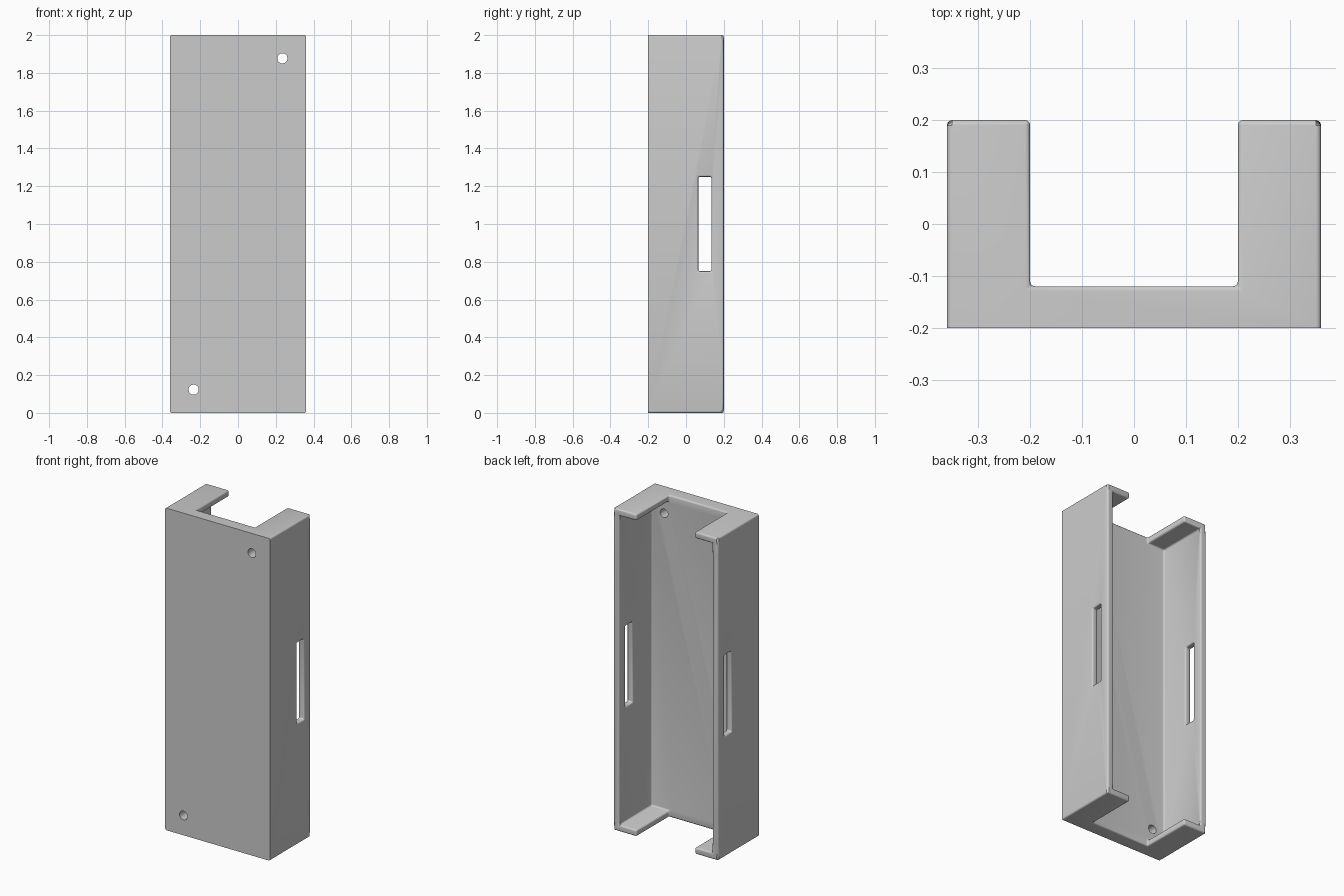
import bpy
import bmesh
import math
from mathutils import Matrix, Vector

W, D, H = 0.36, 0.2, 2.0        # half width, half depth, height
WALL, FLOOR_Y, NOTCH = 0.04, -0.12, 0.2

if "Cube" in bpy.data.objects:
    bpy.data.objects.remove(bpy.data.objects["Cube"])

grey = bpy.data.materials.new("plain grey")
grey.use_nodes = True
colour = (0.6, 0.6, 0.6, 1)
grey.diffuse_color = colour
grey.node_tree.nodes["Principled BSDF"].inputs["Base Color"].default_value = colour


def make_object(name, bm):
    mesh = bpy.data.meshes.new(name)
    bmesh.ops.recalc_face_normals(bm, faces=bm.faces)
    bm.to_mesh(mesh)
    bm.free()
    obj = bpy.data.objects.new(name, mesh)
    bpy.context.collection.objects.link(obj)
    mesh.materials.append(grey)
    return obj


def box(name, low, high):
    low, high = Vector(low), Vector(high)
    bm = bmesh.new()
    bmesh.ops.create_cube(bm, size=1)
    bmesh.ops.scale(bm, vec=high - low, verts=bm.verts)
    bmesh.ops.translate(bm, vec=(low + high) / 2, verts=bm.verts)
    return make_object(name, bm)


def cut(target, cutter):
    mod = target.modifiers.new("cut", 'BOOLEAN')
    mod.operation, mod.solver, mod.object = 'DIFFERENCE', 'EXACT', cutter
    apply(target, mod)
    bpy.data.objects.remove(cutter)


def apply(target, mod):
    bpy.context.view_layer.objects.active = target
    bpy.ops.object.modifier_apply(modifier=mod.name)


# Tray body, closed at the front
tray = box("tray_body", (-W, -D, 0), (W, D, H))

# Interior with a notch through each end, as one cross-shaped cutter
inner, far = W - WALL, 0.1
quarter = [(NOTCH, H / 2 + far), (NOTCH, H / 2 - WALL), (inner, H / 2 - WALL)]
outline = quarter + [(x, -z) for x, z in reversed(quarter)]
outline += [(-x, -z) for x, z in quarter] + [(-x, z) for x, z in reversed(quarter)]
bm = bmesh.new()
face = bm.faces.new([bm.verts.new((x, FLOOR_Y, z + H / 2)) for x, z in outline])
pushed = bmesh.ops.extrude_face_region(bm, geom=[face])["geom"]
bmesh.ops.translate(bm, vec=(0, D - FLOOR_Y + far, 0),
                    verts=[v for v in pushed if isinstance(v, bmesh.types.BMVert)])
cut(tray, make_object("interior_cutter", bm))

# Slot through both side walls
cut(tray, box("slot_cutter", (-1, 0.065, 0.75), (1, 0.135, 1.25)))

# Round every edge except the outline of the front face
bm = bmesh.new()
bm.from_mesh(tray.data)
bmesh.ops.dissolve_limit(bm, angle_limit=0.01, verts=bm.verts, edges=bm.edges)
weight = bm.edges.layers.float.new("bevel_weight_edge")
for edge in bm.edges:
    on_front = all(v.co.y < -D + 0.001 for v in edge.verts)
    edge[weight] = 0.0 if on_front else 1.0
bm.to_mesh(tray.data)
bm.free()
bevel = tray.modifiers.new("round", 'BEVEL')
bevel.limit_method, bevel.width, bevel.segments = 'WEIGHT', 0.01, 4
apply(tray, bevel)

# Screw holes at opposite corners of the front plate
for side in (-1, 1):
    bm = bmesh.new()
    bmesh.ops.create_cone(bm, cap_ends=True, segments=32, radius1=0.027,
                          radius2=0.027, depth=0.3,
                          matrix=Matrix.Translation((side * 0.235, FLOOR_Y - 0.05, H / 2 + side * 0.877))
                          @ Matrix.Rotation(math.pi / 2, 4, 'X'))
    cut(tray, make_object("hole_cutter", bm))

# Smooth rounded edges, crisp corners
bpy.ops.object.select_all(action='DESELECT')
tray.select_set(True)
bpy.context.view_layer.objects.active = tray
bpy.ops.object.shade_smooth_by_angle(angle=math.radians(30))
